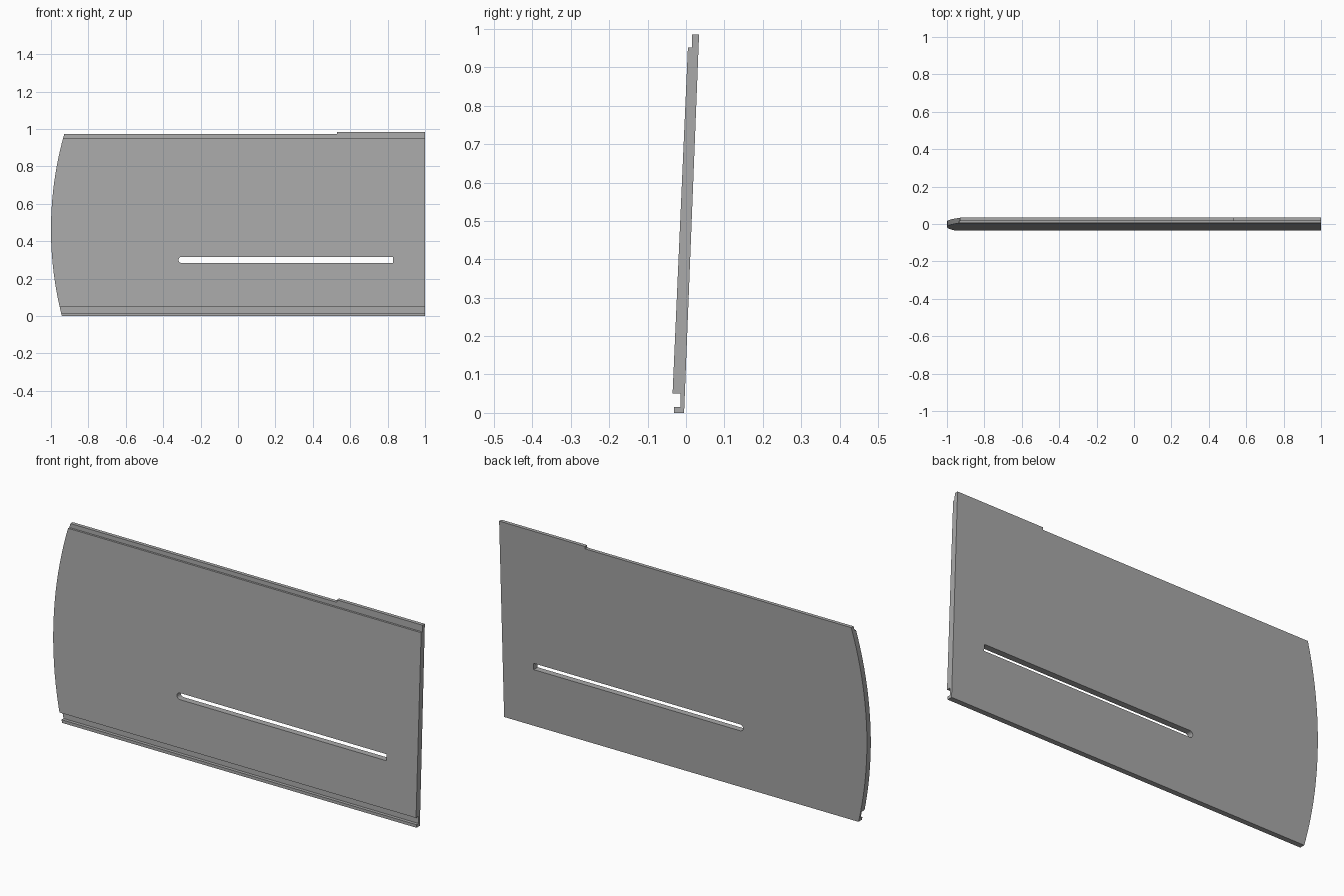
import bpy, bmesh, math
from mathutils import Vector

cube = bpy.data.objects.get("Cube")
if cube:
    bpy.data.objects.remove(cube, do_unlink=True)

grey = bpy.data.materials.new("plain_grey")
grey.use_nodes = True
colour = (0.4, 0.4, 0.4, 1)
grey.diffuse_color = colour
grey.node_tree.nodes["Principled BSDF"].inputs["Base Color"].default_value = colour


def prism(name, points, sweep):
    """Extrude a closed outline along the sweep vector."""
    bm = bmesh.new()
    face = bm.faces.new([bm.verts.new(p) for p in points])
    top = bmesh.ops.extrude_face_region(bm, geom=[face])["geom"]
    bmesh.ops.translate(bm, vec=Vector(sweep),
                        verts=[v for v in top if isinstance(v, bmesh.types.BMVert)])
    bmesh.ops.recalc_face_normals(bm, faces=bm.faces)
    mesh = bpy.data.meshes.new(name)
    bm.to_mesh(mesh)
    bm.free()
    mesh.materials.append(grey)
    obj = bpy.data.objects.new(name, mesh)
    bpy.context.collection.objects.link(obj)
    return obj


def combine(target, cutter, operation):
    cutter.hide_render = True
    mod = target.modifiers.new(operation.lower(), "BOOLEAN")
    mod.operation, mod.solver, mod.object = operation, "EXACT", cutter
    bpy.context.view_layer.objects.active = target
    bpy.ops.object.modifier_apply(modifier=mod.name)
    bpy.data.objects.remove(cutter, do_unlink=True)


# Leaning board section with a top rebate and a bottom groove
section = [(-0.031, 0), (-0.031, 0.015), (-0.015, 0.015), (-0.014, 0.05),
           (-0.035, 0.05), (0.005, 0.952), (0.015, 0.952), (0.016, 0.985),
           (0.034, 0.985), (-0.005, 0)]
panel = prism("panel", [(-1.1, y, z) for y, z in section], (2.1, 0, 0))

# Outline: bowed end, straight end and stepped top edge
radius, mid, low, high = 1.87, 0.463, -0.02, 0.973
outline = [(1.2, low), (1.2, 1.1), (0.535, 1.1), (0.53, high)]
steps = 20
for i in range(steps + 1):
    z = high + (low - high) * i / steps
    outline.append((radius - 1 - math.sqrt(radius ** 2 - (z - mid) ** 2), z))
combine(panel, prism("outline_cutter", [(x, -0.2, z) for x, z in outline], (0, 0.4, 0)),
        "INTERSECT")

# Long slot, rounded at one end
half, centre = 0.016, 0.3
slot = [(0.83, centre - half), (0.83, centre + half)]
for i in range(9):
    a = math.pi / 2 + math.pi * i / 8
    slot.append((-0.302 + half * math.cos(a), centre + half * math.sin(a)))
combine(panel, prism("slot_cutter", [(x, -0.2, z) for x, z in slot], (0, 0.4, 0)),
        "DIFFERENCE")
